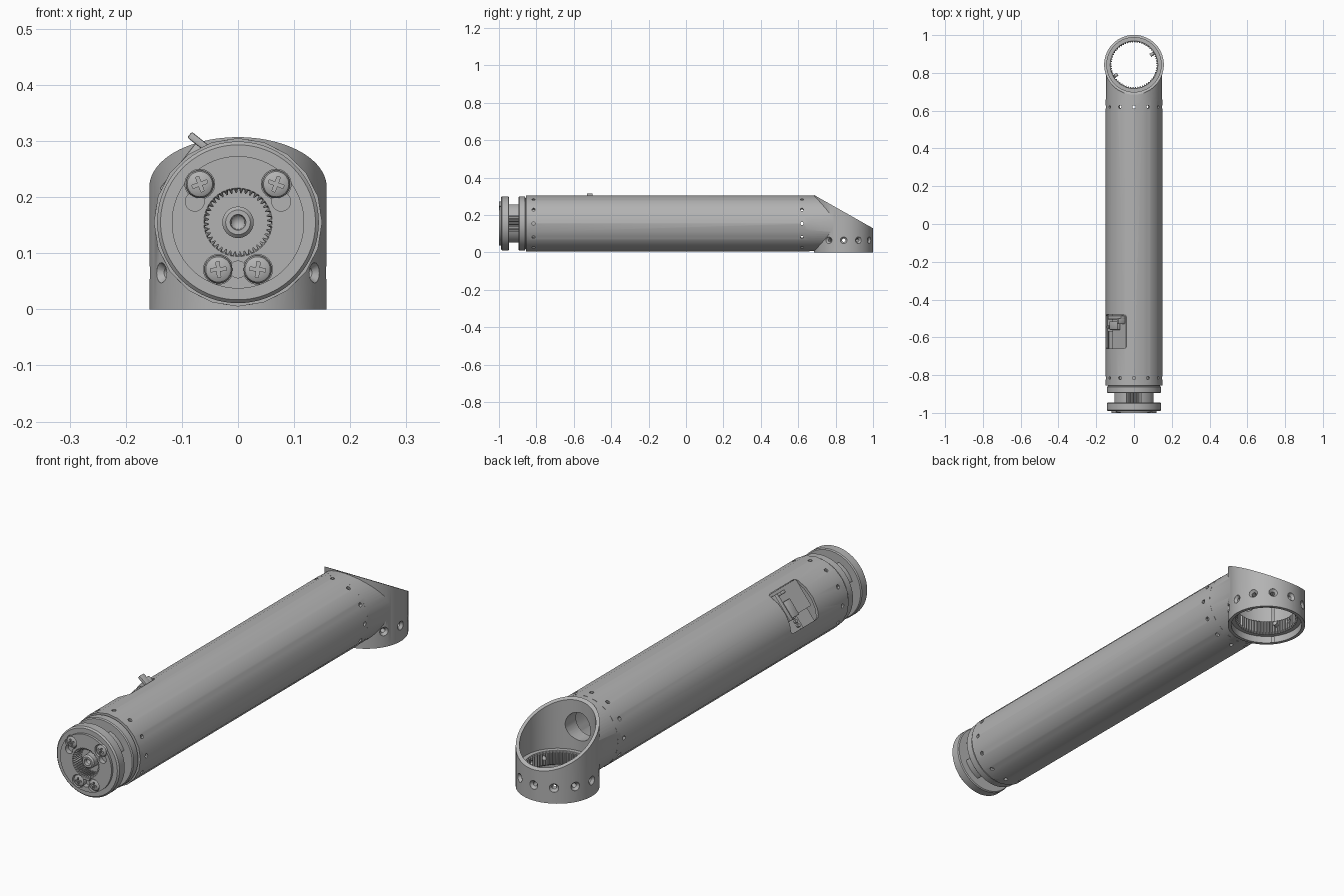
import bpy
import bmesh
from math import cos, sin, pi, radians, atan2
from mathutils import Matrix, Vector

cube = bpy.data.objects.get("Cube")
if cube:
    bpy.data.objects.remove(cube, do_unlink=True)

grey = bpy.data.materials.new("machined grey")
grey.use_nodes = True
COLOUR = (0.45, 0.45, 0.45, 1)
grey.diffuse_color = COLOUR
grey.node_tree.nodes["Principled BSDF"].inputs["Base Color"].default_value = COLOUR

AXIS_Z = 0.155                                   # height of the long tube axis
ELBOW_Y = 0.843                                  # centre of the upright socket
ALONG = Matrix.Translation((0, 0, AXIS_Z)) @ Matrix.Rotation(-pi / 2, 4, 'X')
UPRIGHT = Matrix.Translation((0, ELBOW_Y, 0))
parts = []


def finish(name, bm, matrix, keep):
    bmesh.ops.transform(bm, matrix=matrix, verts=bm.verts)
    bmesh.ops.recalc_face_normals(bm, faces=bm.faces)
    mesh = bpy.data.meshes.new(name)
    bm.to_mesh(mesh)
    bm.free()
    obj = bpy.data.objects.new(name, mesh)
    bpy.context.collection.objects.link(obj)
    if keep:
        mesh.materials.append(grey)
        parts.append(obj)
    else:
        obj.hide_render = True
    return obj


def lathe(name, profile, matrix, segs=64, keep=True):
    """Spin a closed (radius, height[, tooth depth]) profile about local z."""
    bm = bmesh.new()
    rings = []
    for i in range(segs):
        a = 2 * pi * i / segs
        ring = []
        for p in profile:
            r = p[0] + (p[2] if len(p) > 2 and i % 4 < 2 else 0)
            ring.append(bm.verts.new((r * cos(a), r * sin(a), p[1])))
        rings.append(ring)
    n = len(profile)
    for i in range(segs):
        a, b = rings[i], rings[(i + 1) % segs]
        for j in range(n):
            k = (j + 1) % n
            if profile[j][0] or profile[k][0]:
                bm.faces.new((a[j], b[j], b[k], a[k]))
    bmesh.ops.remove_doubles(bm, verts=bm.verts, dist=1e-6)
    return finish(name, bm, matrix, keep)


def rod(name, r, a, b, matrix, segs=24, keep=True):
    return lathe(name, [(0, a), (r, a), (r, b), (0, b)], matrix, segs, keep)


def box(name, low, high, matrix=Matrix(), keep=True, bevel=0):
    bm = bmesh.new()
    bmesh.ops.create_cube(bm, size=1)
    low, high = Vector(low), Vector(high)
    for v in bm.verts:
        v.co = (low + high) / 2 + v.co * (high - low)
    if bevel:
        bmesh.ops.bevel(bm, geom=bm.edges[:], offset=bevel, segments=2,
                        profile=0.5, affect='EDGES')
    return finish(name, bm, matrix, keep)


def combine(obj, tool, operation='DIFFERENCE'):
    mod = obj.modifiers.new("combine", 'BOOLEAN')
    mod.operation, mod.object, mod.solver = operation, tool, 'EXACT'
    graph = bpy.context.evaluated_depsgraph_get()
    mesh = bpy.data.meshes.new_from_object(obj.evaluated_get(graph))
    obj.modifiers.clear()
    obj.data = mesh
    bpy.data.objects.remove(tool, do_unlink=True)


def radial(angle, height):
    """Frame whose z points outward at an angle around local z."""
    return (Matrix.Translation((0, 0, height)) @ Matrix.Rotation(angle, 4, 'Z')
            @ Matrix.Rotation(pi / 2, 4, 'Y'))


# Long hollow tube with two rings of screw holes
tube = lathe("long_tube", [(0.15, -0.855), (0.15, 0.66), (0.138, 0.66), (0.138, -0.855)],
             ALONG, 20)
for y in (-0.815, 0.62):
    for i in range(12):
        combine(tube, rod("hole", 0.0085, 0.12, 0.17, ALONG @ radial(i * pi / 6, y), 12, False))

# Connector recess on the upper right side of the tube
PANEL = Matrix.Translation((0, 0, AXIS_Z)) @ Matrix.Rotation(-radians(51.5), 4, 'Y')
combine(tube, box("recess", (-0.085, -0.66, 0.08), (0.088, -0.48, 0.2), PANEL, False, 0.012))
box("recess_floor", (-0.095, -0.665, 0.08), (0.095, -0.475, 0.092), PANEL)
box("recess_cover", (-0.03, -0.66, 0.092), (0.086, -0.48, 0.122), PANEL)
box("recess_shelf", (-0.085, -0.57, 0.092), (-0.03, -0.48, 0.112), PANEL)
box("connector_bar", (-0.04, -0.505, 0.11), (0.075, -0.485, 0.147), PANEL, bevel=0.003)
box("connector_body", (-0.035, -0.56, 0.11), (0.035, -0.515, 0.138), PANEL, bevel=0.003)
box("connector_tab", (0.062, -0.53, 0.11), (0.075, -0.5, 0.165), PANEL, bevel=0.003)
for i in range(3):
    pin = Matrix.Translation((-0.07 + i * 0.018, -0.545, 0))
    rod("connector_pin", 0.007, 0.11, 0.122, PANEL @ pin, 12)

# Upright elbow socket joined to the tube, then cut on a slope and bored
elbow = rod("elbow_socket", 0.158, 0, 0.35, UPRIGHT, 96)
combine(elbow, rod("neck", 0.1485, 0.64, ELBOW_Y, ALONG, 80, False), 'UNION')
slope = atan2(0.175, 0.31)
SLOPE = Matrix.Translation((0, 0.69, 0.304)) @ Matrix.Rotation(-slope, 4, 'X')
combine(elbow, box("slope", (-0.5, -0.4, 0), (0.5, 0.8, 0.5), SLOPE, False))
combine(elbow, rod("bore", 0.144, -0.05, 0.4, UPRIGHT, 96, False))
CABLE = ALONG @ Matrix.Translation((0, -0.037, 0))
combine(elbow, rod("cable_hole", 0.058, 0.6, 0.78, CABLE, 40, False))

# Toothed ring inside the socket
ring = lathe("inner_gear_ring", [(0.146, 0.03), (0.146, 0.09), (0.126, 0.09),
             (0.118, 0.084, 0.006), (0.118, 0.036, 0.006), (0.126, 0.03)], UPRIGHT, 240)

# Countersunk holes round the exposed side of the socket
SINK = [(0, 0.1), (0.009, 0.1), (0.009, 0.147), (0.018, 0.157), (0.018, 0.18), (0, 0.18)]
for i in range(-1, 8):
    for target in (elbow, ring):
        combine(target, lathe("sink", SINK, UPRIGHT @ radial(i * pi / 6, 0.065), 20, False))

# Front coupling: face plate with toothed recess, slotted neck and rear flange
face = lathe("face_plate", [
    (0, -0.95), (0.052, -0.95, 0.007), (0.052, -0.994, 0.007), (0.061, -1), (0.118, -1),
    (0.118, -0.99), (0.138, -0.99), (0.144, -0.984), (0.144, -0.95), (0.14, -0.946),
    (0, -0.946)], ALONG, 160)
lathe("centre_boss", [(0, -0.965), (0.012, -0.978), (0.014, -0.99), (0.022, -0.99),
                      (0.028, -0.984), (0.028, -0.948), (0, -0.948)], ALONG, 40)
neck = lathe("slotted_neck", [(0.11, -0.948), (0.11, -0.89), (0.09, -0.89), (0.09, -0.948)],
             ALONG)
for i in range(4):
    combine(neck, box("slot", (-0.04, -0.04, 0.05), (0.04, 0.04, 0.15),
                      ALONG @ radial(i * pi / 2, -0.92), False))
lathe("drive_core", [(0, -0.948), (0.072, -0.948, 0.007), (0.072, -0.89, 0.007), (0, -0.89)],
      ALONG, 120)
lathe("rear_flange", [(0, -0.895), (0.14, -0.895), (0.144, -0.891), (0.144, -0.862),
                      (0.137, -0.858), (0.137, -0.78), (0, -0.78)], ALONG)


def face_frame(x, z):
    return Matrix.Translation((x, 0, z)) @ Matrix.Rotation(-pi / 2, 4, 'X')


# Cross-head screws in keyhole pockets on the face plate
def face_screw(x, z, turn):
    frame = face_frame(x, z)
    combine(face, rod("pocket", 0.0265, -1.02, -0.983, frame, 32, False))
    head = lathe("face_screw", [(0, -1), (0.015, -0.999), (0.0225, -0.995), (0.025, -0.99),
                                (0.025, -0.98), (0, -0.98)], frame, 32)
    for quarter in (0, pi / 2):
        cross = frame @ Matrix.Rotation(turn + quarter, 4, 'Z')
        combine(head, box("cross", (-0.014, -0.003, -1.02), (0.014, 0.003, -0.99), cross, False))


for side in (-1, 1):
    combine(face, rod("key", 0.017, -1.02, -0.98, face_frame(side * 0.077, 0.192), 24, False))
    face_screw(side * 0.068, 0.223, side * 0.35)
    face_screw(side * 0.035, 0.071, side * 0.1)
combine(face, rod("key", 0.015, -1.02, -0.98, face_frame(0, 0.071), 24, False))

# Smooth round surfaces, keep machined edges crisp
for obj in parts:
    obj.data.shade_smooth()
    obj.data.set_sharp_from_angle(angle=radians(30))
